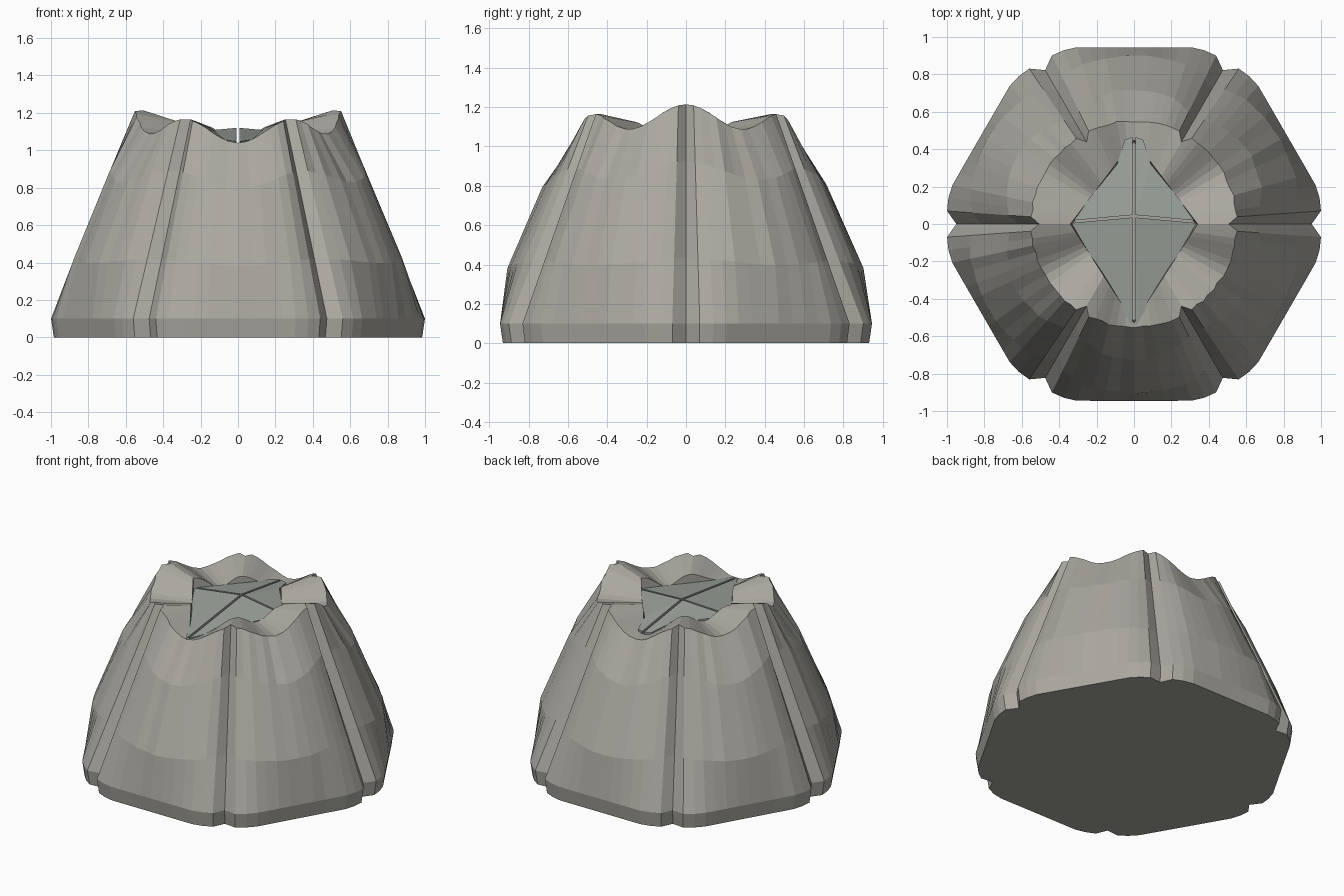
import bpy, bmesh, math, random
from math import sin, cos, radians

if "Cube" in bpy.data.objects:
    bpy.data.objects.remove(bpy.data.objects["Cube"])

random.seed(4)

def material(name, col):
    m = bpy.data.materials.new(name)
    m.diffuse_color = (*col, 1)
    m.use_nodes = True
    m.node_tree.nodes["Principled BSDF"].inputs["Base Color"].default_value = m.diffuse_color
    return m

def make_object(name, bm, mat):
    bmesh.ops.recalc_face_normals(bm, faces=bm.faces[:])
    me = bpy.data.meshes.new(name)
    bm.to_mesh(me)
    bm.free()
    me.materials.append(mat)
    ob = bpy.data.objects.new(name, me)
    bpy.context.collection.objects.link(ob)
    return ob

stone = material("stone", (0.40, 0.39, 0.35))
plate = material("plate", (0.33, 0.36, 0.33))

# Rock body: six bulging lobes separated by V grooves
LOBE = [-26, -22, -18, -14, -9.5, -5, 0, 5, 9.5, 14, 18, 22, 26, 30]
columns = [(radians(30 + 60 * k + p), p) for k in range(6) for p in LOBE]

def rim_height(a):
    return 1.127 + 0.055 * cos(6 * a) + 0.032 * cos(2 * a)

def opening_radius(a):
    # diamond-shaped opening around the hatch
    length = 0.53 if sin(a) < 0 else 0.45
    return 1 / (abs(cos(a)) / 0.34 + abs(sin(a)) / length)

def column_points(a, p):
    groove = p == 30
    edge = abs(p) >= 26
    base = 0.95 if groove else min(0.945 / cos(radians(p)), 1.002 - 0.0022 * max(0, 22 - abs(p)))
    rim = 0.507 if groove else 0.553 if edge else 0.55 + random.uniform(-0.006, 0.006)
    top = rim_height(a)
    bulge = 0.0 if edge else 0.09 * (1 - (p / 27) ** 2) ** 1.3
    pts = [(base - 0.015, 0), (base, 0.1)]
    for t in (0.3, 0.74):
        jitter = 0 if edge else random.uniform(-0.005, 0.005)
        pts.append((base + (rim - base) * t + bulge * 4 * t * (1 - t) + jitter,
                    0.1 + (top - 0.1) * t))
    pts.append((rim, top))
    # shallow crater slope, then a drop into the opening
    r = opening_radius(a)
    pts.append((r, 1.04 + (top - 1.04) * 0.68))
    pts.append((r - 0.01, 1.0))
    return [(r * cos(a), r * sin(a), z) for r, z in pts]

bm = bmesh.new()
grid = [[bm.verts.new(co) for co in column_points(a, p)] for a, p in columns]
n = len(grid)
for i in range(n):
    c, d = grid[i], grid[(i + 1) % n]
    for j in range(len(c) - 1):
        bm.faces.new((c[j], d[j], d[j + 1], c[j + 1]))
bm.faces.new([c[0] for c in grid])
bm.faces.new([c[-1] for c in grid])
make_object("rock_body", bm, stone)

# Four hatch panels forming a shallow pyramid in the crater
def hatch_panel(name, side, outline):
    bm = bmesh.new()
    up = [bm.verts.new((side * x, y, z)) for x, y, z in outline]
    low = [bm.verts.new((side * x, y, z - 0.05)) for x, y, z in outline]
    k = len(up)
    for i in range(1, k - 1):
        bm.faces.new((up[0], up[i], up[i + 1]))
        bm.faces.new((low[0], low[i + 1], low[i]))
    for i in range(k):
        j = (i + 1) % k
        bm.faces.new((up[i], up[j], low[j], low[i]))
    make_object(name, bm, plate)

G = 0.008
front = [(G, 0.035, 1.12), (G, -0.55, 1.045), (0.025, -0.52, 1.05), (0.335, 0.005, 1.09)]
back = [(G, 0.048, 1.12), (0.335, 0.018, 1.09), (0.09, 0.32, 1.08),
        (0.05, 0.45, 1.06), (G, 0.465, 1.06)]
for side, label in ((1, "right"), (-1, "left")):
    hatch_panel("front_hatch_" + label, side, front)
    hatch_panel("back_hatch_" + label, side, back)
